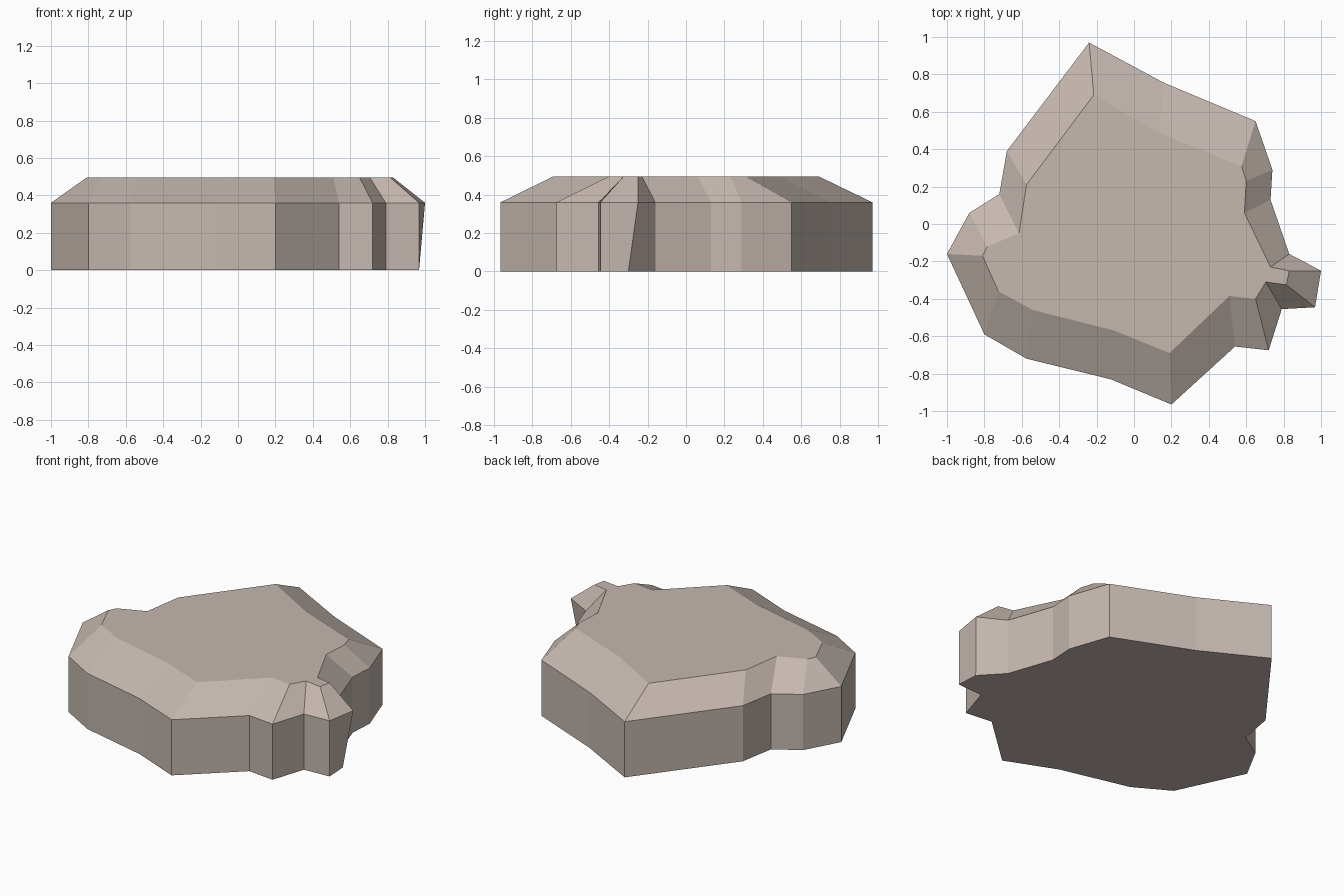
import bpy
import bmesh

if "Cube" in bpy.data.objects:
    bpy.data.objects.remove(bpy.data.objects["Cube"])

# Rock outline at the shoulder, counter-clockwise from the back peak
RIM = [(-.24, .97), (-.68, .39), (-.72, .16), (-.88, .06), (-1, -.16),
       (-.80, -.59), (-.575, -.72), (-.125, -.83), (.20, -.965), (.54, -.655),
       (.72, -.675), (.79, -.455), (.968, -.445), (1, -.25), (.83, -.16),
       (.73, .13), (.74, .29), (.65, .55), (.16, .755)]
# Matching outline of the flat top, inside the sloped edge
TOP = [(-.215, .69), (-.575, .21), (-.615, -.05), (-.785, -.12), (-.81, -.17),
       (-.725, -.36), (-.54, -.46), (-.105, -.57), (.19, -.69), (.51, -.385),
       (.65, -.40), (.705, -.31), (.815, -.325), (.83, -.25), (.73, -.23),
       (.59, .06), (.60, .23), (.575, .31), (.14, .485)]
SHOULDER_Z, TOP_Z = .36, .495
UNDERCUT = 13                       # one corner leans inwards at the ground

base = list(RIM)
base[UNDERCUT] = (.96, -.30)

# Stack the three outlines and bridge them with flat quads
bm = bmesh.new()
rings = [[bm.verts.new((x, y, z)) for x, y in ring]
         for ring, z in ((base, 0), (RIM, SHOULDER_Z), (TOP, TOP_Z))]
n = len(RIM)
for low, high in zip(rings, rings[1:]):
    for i in range(n):
        j = (i + 1) % n
        bm.faces.new((low[i], low[j], high[j], high[i]))
bm.faces.new(rings[-1])
bm.faces.new(rings[0][::-1])
bmesh.ops.recalc_face_normals(bm, faces=bm.faces)

mesh = bpy.data.meshes.new("flat_rock")
bm.to_mesh(mesh)
bm.free()

# Warm grey stone
stone = bpy.data.materials.new("warm grey stone")
stone.diffuse_color = (.56, .48, .43, 1)
stone.use_nodes = True
stone.node_tree.nodes["Principled BSDF"].inputs["Base Color"].default_value = stone.diffuse_color
mesh.materials.append(stone)

rock = bpy.data.objects.new("flat_rock", mesh)
bpy.context.collection.objects.link(rock)
